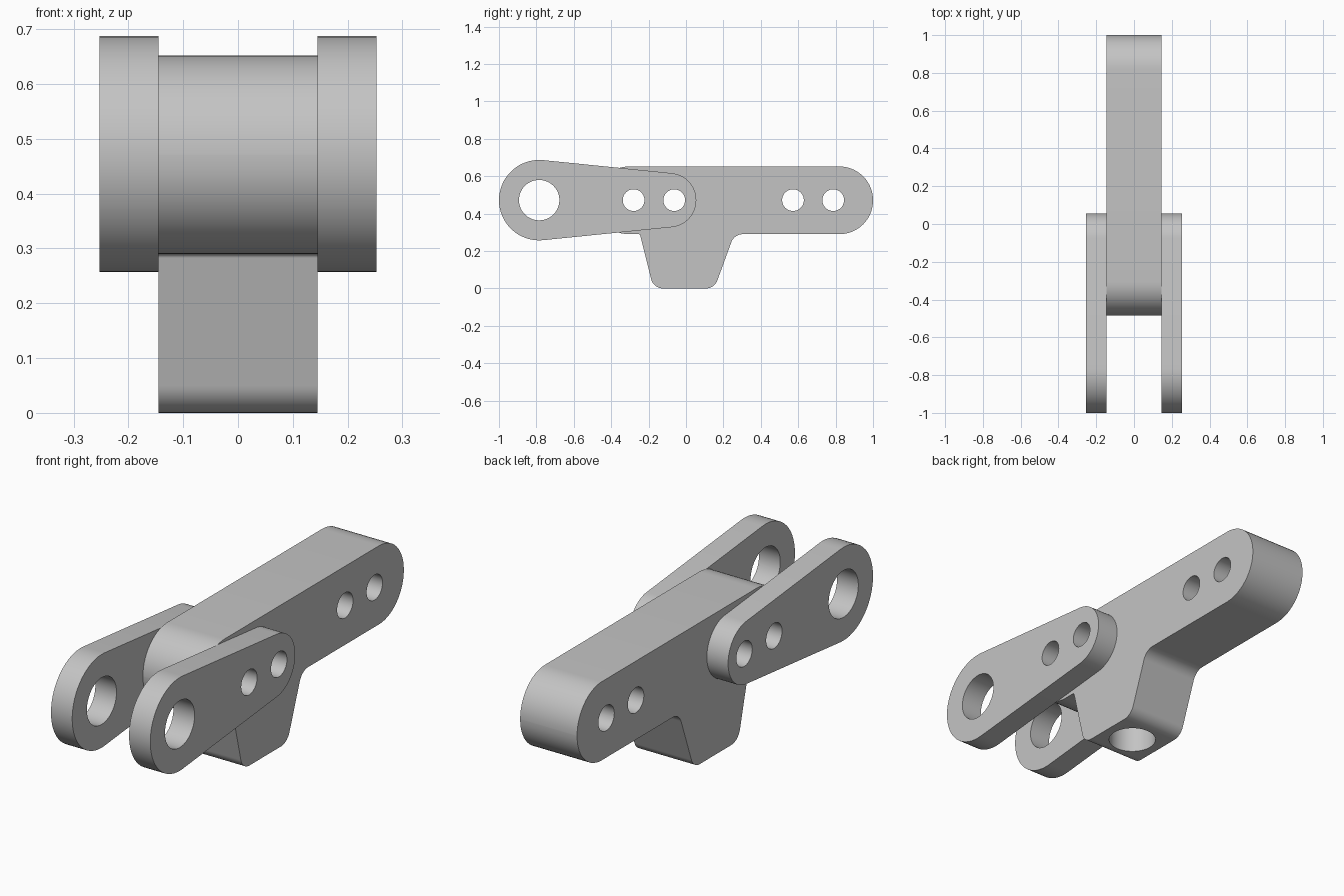
import bpy, bmesh, math
from mathutils import Vector

if "Cube" in bpy.data.objects:
    bpy.data.objects.remove(bpy.data.objects["Cube"])

metal = bpy.data.materials.new("light grey metal")
metal.use_nodes = True
GREY = (0.55, 0.55, 0.55, 1)
metal.diffuse_color = GREY
metal.node_tree.nodes["Principled BSDF"].inputs["Base Color"].default_value = GREY

HALF_BODY, HALF_WIDTH, AXIS_Z = 0.145, 0.253, 0.472


def rounded(corners, steps=14):
    """Fillet each (y, z, radius) corner of a closed outline."""
    out = []
    for i, (y, z, r) in enumerate(corners):
        p = Vector((y, z))
        a = (Vector(corners[i - 1][:2]) - p).normalized()
        b = (Vector(corners[(i + 1) % len(corners)][:2]) - p).normalized()
        half = a.angle(b) / 2
        centre = p + (a + b).normalized() * r / math.sin(half)
        start = p + a * r / math.tan(half) - centre
        end = p + b * r / math.tan(half) - centre
        sweep = start.angle_signed(end)
        for k in range(steps + 1):
            t = -sweep * k / steps
            out.append(centre + Vector((start.x * math.cos(t) - start.y * math.sin(t),
                                        start.x * math.sin(t) + start.y * math.cos(t))))
    return out


def tapered(y0, r0, y1, r1, steps=32):
    """Two arcs joined by their common tangents."""
    lean = math.acos((r0 - r1) / (y1 - y0))
    arcs = ((y0, r0, lean, 2 * math.pi - lean), (y1, r1, -lean, lean))
    return [Vector((y + r * math.cos(s + (e - s) * k / steps),
                    AXIS_Z + r * math.sin(s + (e - s) * k / steps)))
            for y, r, s, e in arcs for k in range(steps + 1)]


def extrude(name, outline, x0, x1):
    bm = bmesh.new()
    face = bm.faces.new([bm.verts.new((x0, p.x, p.y)) for p in outline])
    new = bmesh.ops.extrude_face_region(bm, geom=[face])["geom"]
    moved = [g for g in new if isinstance(g, bmesh.types.BMVert)]
    bmesh.ops.translate(bm, vec=(x1 - x0, 0, 0), verts=moved)
    bmesh.ops.recalc_face_normals(bm, faces=bm.faces)
    mesh = bpy.data.meshes.new(name)
    bm.to_mesh(mesh)
    bm.free()
    mesh.materials.append(metal)
    obj = bpy.data.objects.new(name, mesh)
    bpy.context.collection.objects.link(obj)
    return obj


def drill(obj, radius, depth, location, rotation=(0, 0, 0)):
    bpy.ops.mesh.primitive_cylinder_add(vertices=48, radius=radius, depth=depth,
                                        location=location, rotation=rotation)
    cutter = bpy.context.object
    cutter.hide_render = True
    cutter.data.materials.append(metal)
    mod = obj.modifiers.new("hole", "BOOLEAN")
    mod.operation, mod.solver, mod.object = "DIFFERENCE", "EXACT", cutter
    bpy.context.view_layer.objects.active = obj
    bpy.ops.object.modifier_apply(modifier=mod.name)
    bpy.data.objects.remove(cutter)


def cross_hole(obj, y, radius):
    drill(obj, radius, 1, (0, y, AXIS_Z), (0, math.pi / 2, 0))


# Central arm with rounded ends and a tapered lug below
body = extrude("central_arm", rounded([
    (1, 0.29, 0.18), (1, 0.652, 0.18), (-0.485, 0.652, 0.18), (-0.485, 0.29, 0.18),
    (-0.246, 0.29, 0.01), (-0.174, 0, 0.065), (0.152, 0, 0.065), (0.258, 0.29, 0.065),
]), -HALF_BODY, HALF_BODY)
for y in (-0.28, -0.063, 0.572, 0.787):
    cross_hole(body, y, 0.058)
# Blind socket in the underside of the lug
drill(body, 0.104, 0.6, (0, -0.012, 0))

# Pair of tapered side plates
parts = [body]
for side, sign in (("left", 1), ("right", -1)):
    plate = extrude(side + "_side_plate", tapered(-0.785, 0.215, -0.09, 0.145),
                    sign * HALF_BODY, sign * HALF_WIDTH)
    cross_hole(plate, -0.785, 0.108)
    for y in (-0.28, -0.063):
        cross_hole(plate, y, 0.058)
    parts.append(plate)

# Smooth the curved walls and keep the rims sharp
bpy.ops.object.select_all(action="DESELECT")
for obj in parts:
    obj.select_set(True)
bpy.context.view_layer.objects.active = body
bpy.ops.object.shade_smooth_by_angle(angle=math.radians(30))
